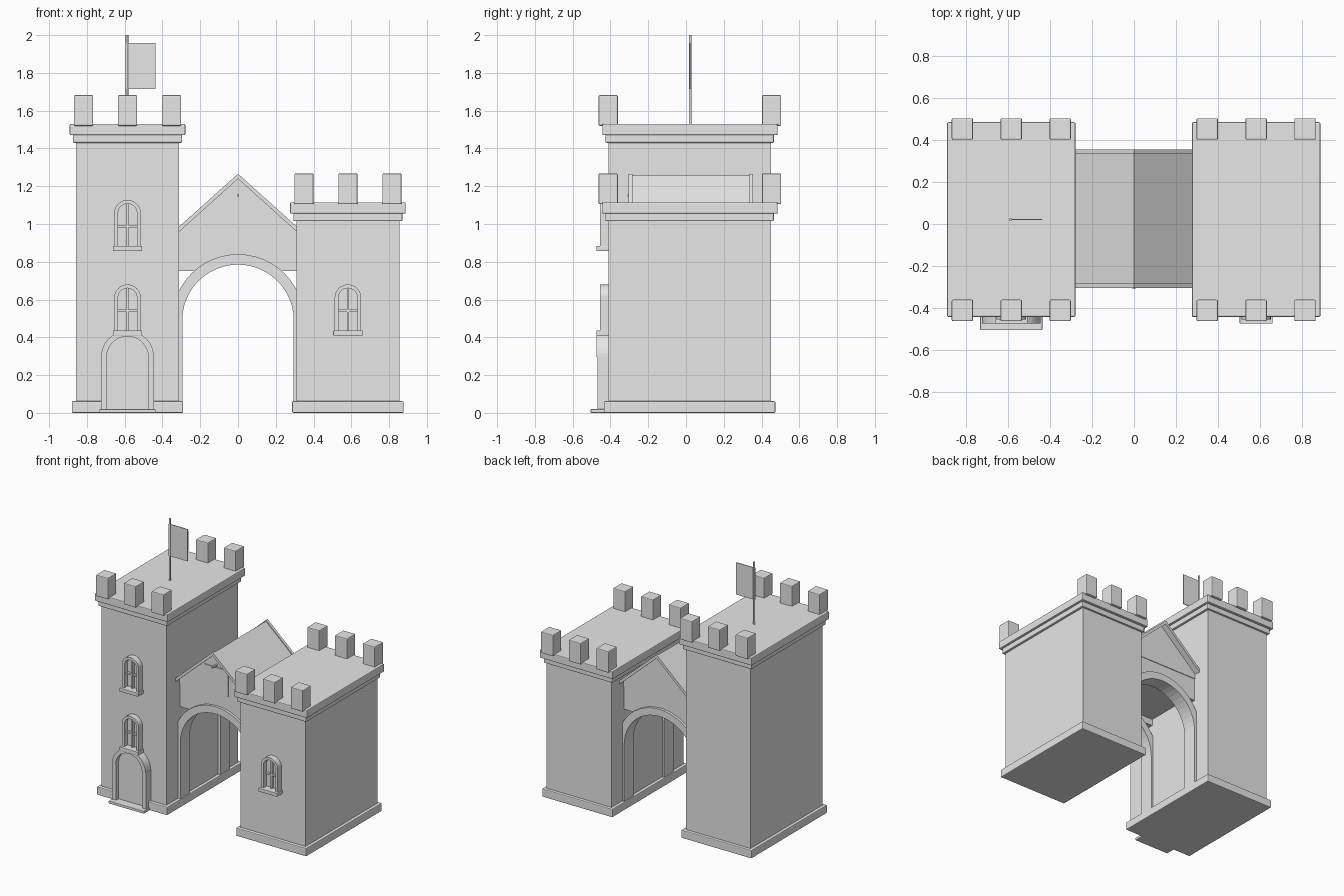
import bpy, bmesh
from math import sin, cos, pi, asin

cube = bpy.data.objects.get("Cube")
if cube:
    bpy.data.objects.remove(cube, do_unlink=True)

stone = bpy.data.materials.new("stone_grey")
stone.use_nodes = True
GREY = (0.8, 0.8, 0.8, 1)
stone.diffuse_color = GREY
stone.node_tree.nodes["Principled BSDF"].inputs["Base Color"].default_value = GREY


def prism(name, pts, y0, y1, bevel=0):
    """Extrude an x-z outline from y0 to y1."""
    bm = bmesh.new()
    face = bm.faces.new([bm.verts.new((x, y0, z)) for x, z in pts])
    new = bmesh.ops.extrude_face_region(bm, geom=[face])["geom"]
    for v in new:
        if isinstance(v, bmesh.types.BMVert):
            v.co.y = y1
    bmesh.ops.recalc_face_normals(bm, faces=bm.faces)
    mesh = bpy.data.meshes.new(name)
    bm.to_mesh(mesh)
    bm.free()
    mesh.materials.append(stone)
    ob = bpy.data.objects.new(name, mesh)
    bpy.context.collection.objects.link(ob)
    if bevel:
        mod = ob.modifiers.new("soft_edge", "BEVEL")
        mod.width = bevel
        mod.segments = 2
    return ob


def box(name, x0, x1, y0, y1, z0, z1, bevel=0):
    return prism(name, [(x0, z0), (x1, z0), (x1, z1), (x0, z1)], y0, y1, bevel)


def arc(cx, cz, r, a0=0, a1=pi, n=24):
    return [(cx + r * cos(a0 + (a1 - a0) * i / n), cz + r * sin(a0 + (a1 - a0) * i / n))
            for i in range(n + 1)]


def arch(name, cx, spring, foot, r_in, r_out, y0, y1):
    """Round-headed frame with straight legs."""
    outer = [(cx + r_out, foot)] + arc(cx, spring, r_out) + [(cx - r_out, foot)]
    inner = [(cx + r_in, foot)] + arc(cx, spring, r_in) + [(cx - r_in, foot)]
    return prism(name, outer + inner[::-1], y0, y1)


def window(name, cx, z):
    """Framed window whose sill starts at height z."""
    spring = z + 0.2
    box(name + "_sill", cx - 0.078, cx + 0.078, -0.475, -0.4, z, z + 0.027, 0.003)
    arch(name + "_frame", cx, spring, z + 0.02, 0.05, 0.07, -0.455, -0.4)
    prism(name + "_pane", [(cx + 0.05, z + 0.02)] + arc(cx, spring, 0.05)
          + [(cx - 0.05, z + 0.02)], -0.416, -0.405)
    box(name + "_mullion", cx - 0.006, cx + 0.006, -0.435, -0.41, z + 0.02, spring + 0.05)
    box(name + "_crossbar", cx - 0.05, cx + 0.05, -0.433, -0.41, z + 0.125, z + 0.137)


def tower(name, cx, top):
    """Tower body, plinth, stepped cornice and battlements."""
    def layer(part, half, y0, y1, z0, z1, bevel):
        box(name + part, cx - half, cx + half, y0, y1, z0, z1, bevel)
    layer("_body", 0.272, -0.41, 0.45, 0.01, top - 0.02, 0)
    layer("_plinth", 0.295, -0.435, 0.473, 0, 0.062, 0.006)
    layer("_lower_cornice", 0.289, -0.427, 0.465, top - 0.1, top - 0.055, 0.006)
    layer("_upper_cornice", 0.306, -0.443, 0.485, top - 0.06, top, 0.006)
    for side, y in (("front", -0.412), ("back", 0.453)):
        for i in (-1, 0, 1):
            x = cx + i * 0.233
            box(f"{name}_{side}_merlon_{i + 2}", x - 0.051, x + 0.051, y - 0.051, y + 0.051,
                top - 0.01, top + 0.152, 0.006)


TALL, SHORT = -0.585, 0.582
tower("tall_tower", TALL, 1.53)
tower("short_tower", SHORT, 1.115)
window("tall_upper_window", TALL, 0.857)
window("tall_lower_window", TALL, 0.41)
window("short_window", SHORT, 0.41)

# Doorway with posts, arched head, leaf and step
door_head = arc(TALL, 0.295, 0.14) + arc(TALL, 0.295, 0.11)[::-1]
prism("door_arch", door_head, -0.474, -0.4)
for side, s in (("right", -1), ("left", 1)):
    x = TALL + s * 0.125
    box(f"door_post_{side}", x - 0.015, x + 0.015, -0.468, -0.4, 0.015, 0.297)
prism("door_leaf", [(TALL + 0.11, 0.015)] + arc(TALL, 0.295, 0.11)
      + [(TALL - 0.11, 0.015)], -0.438, -0.4)
box("door_step", TALL - 0.148, TALL + 0.148, -0.505, -0.4, 0, 0.02, 0.003)

# Flag and pole
bpy.ops.mesh.primitive_cylinder_add(vertices=12, radius=0.007, depth=0.48,
                                    location=(TALL - 0.003, 0.022, 1.76))
pole = bpy.context.object
pole.name = "flag_pole"
pole.data.materials.append(stone)
bpy.ops.object.shade_smooth_by_angle()
box("flag", TALL - 0.01, TALL + 0.147, 0.019, 0.025, 1.715, 1.957)

# Gate: paired arches, walls cut to the arch, ceiling
cut = asin(0.26 / 0.298)
wall = [(0.315, 0.75), (0.315, 0.935), (-0.315, 0.935), (-0.315, 0.75)]
wall += arc(0, 0.49, 0.298, pi - cut, cut, 16)
for side, y0, y1, w0, w1 in (("front", -0.27, -0.16, -0.25, -0.17),
                             ("back", 0.21, 0.32, 0.22, 0.3)):
    arch(f"gate_arch_{side}", 0, 0.49, 0.02, 0.295, 0.35, y0, y1)
    prism(f"gate_wall_{side}", wall, w0, w1)
box("gate_ceiling", -0.315, 0.315, -0.2, 0.25, 0.8, 0.93)

# Gable block, loft hatch and hoist peg
prism("gable", [(-0.315, 0.925), (0.315, 0.925), (0.315, 0.96), (0, 1.245), (-0.315, 0.96)],
      -0.255, 0.305)
box("loft_hatch", -0.1, 0.1, -0.262, -0.25, 0.937, 1.135)
box("hoist_peg", -0.006, 0.006, -0.31, -0.25, 1.145, 1.157)


# Pitched roof and its edge boards
def pitched(name, ridge, thick, y0, y1):
    eave = ridge - 0.283
    prism(name, [(-0.315, eave), (0, ridge), (0.315, eave), (0.315, eave - thick),
                 (0, ridge - thick), (-0.315, eave - thick)], y0, y1)


pitched("roof", 1.258, 0.015, -0.29, 0.34)
pitched("front_edge_board", 1.266, 0.027, -0.305, -0.284)
pitched("back_edge_board", 1.266, 0.027, 0.334, 0.355)
